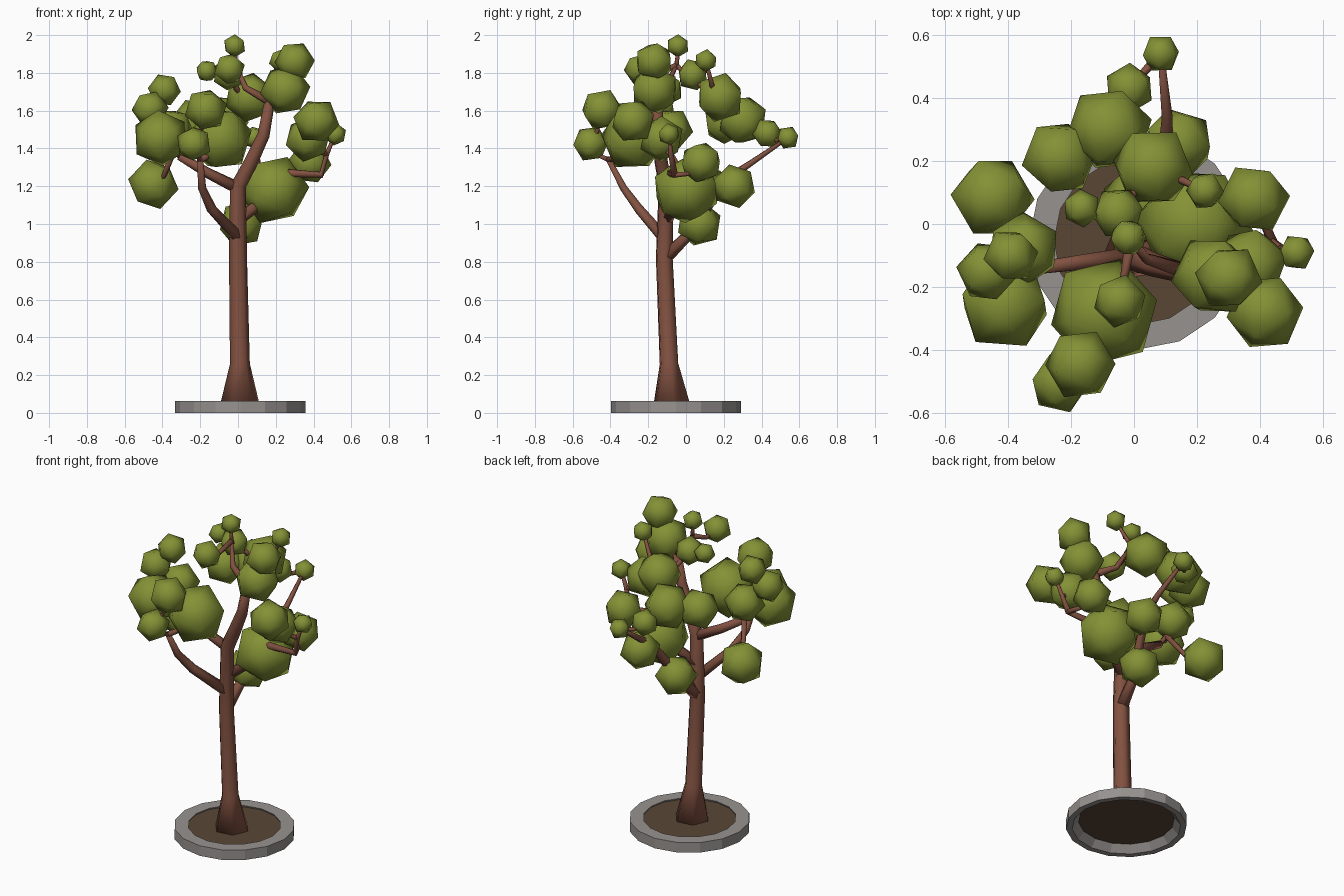
import bpy, bmesh, math, random
from mathutils import Vector, Euler, Matrix

if "Cube" in bpy.data.objects:
    bpy.data.objects.remove(bpy.data.objects["Cube"])

random.seed(4)

def material(name, rgb):
    m = bpy.data.materials.new(name)
    m.diffuse_color = (*rgb, 1)
    m.use_nodes = True
    m.node_tree.nodes["Principled BSDF"].inputs["Base Color"].default_value = m.diffuse_color
    return m

LEAF = material("leaf green", (0.23, 0.285, 0.036))
BARK = material("bark brown", (0.225, 0.084, 0.053))
STONE = material("stone grey", (0.31, 0.29, 0.28))
SOIL = material("soil brown", (0.10, 0.062, 0.036))

def finish(name, bm, mat, smooth=False):
    bmesh.ops.recalc_face_normals(bm, faces=bm.faces)
    me = bpy.data.meshes.new(name)
    bm.to_mesh(me)
    bm.free()
    me.materials.append(mat)
    for p in me.polygons:
        p.use_smooth = smooth
    ob = bpy.data.objects.new(name, me)
    bpy.context.collection.objects.link(ob)
    return ob

def skin(bm, rings, closed=False):
    n = len(rings[0])
    for a, b in zip(rings, rings[1:] + rings[:1] if closed else rings[1:]):
        for k in range(n):
            bm.faces.new((a[k], a[(k + 1) % n], b[(k + 1) % n], b[k]))
    if not closed:
        bm.faces.new(rings[0])
        bm.faces.new(rings[-1])

nodes = []   # points along the wood from which twigs can grow

def limb(name, pts, r0, r1, foot=False):
    """Six-sided tapered tube through the points; foot flares the first ring."""
    bm = bmesh.new()
    P = [Vector(p) for p in pts]
    rings, side = [], Vector((1, 0.13, 0))
    for i, p in enumerate(P):
        d = (P[min(i + 1, len(P) - 1)] - P[max(i - 1, 0)]).normalized()
        if foot and i == 0:
            d = Vector((0, 0, 1))
        side = side - d * side.dot(d)
        if side.length < 0.1:
            side = d.orthogonal()
        side.normalize()
        v = d.cross(side)
        r = r0 + (r1 - r0) * i / (len(P) - 1)
        if foot and i == 0:
            r *= 1.8
        rings.append([bm.verts.new(p + r * (side * math.cos(a) + v * math.sin(a)))
                      for a in (math.tau * k / 6 for k in range(6))])
    skin(bm, rings)
    nodes.extend(P[2:])
    return finish(name, bm, BARK, True)

def lathe(name, prof, mat, seg, closed):
    bm = bmesh.new()
    rings = [[bm.verts.new((0.012 + r * math.cos(math.tau * k / seg),
                            -0.053 + r * math.sin(math.tau * k / seg), z))
              for k in range(seg)] for r, z in prof]
    skin(bm, rings, closed)
    return finish(name, bm, mat)

# Stone planter ring and the soil inside it
lathe("planter_ring", [(0.345, 0), (0.345, 0.063), (0.265, 0.063), (0.275, 0.04), (0.31, 0)], STONE, 16, True)
lathe("soil", [(0.28, 0.043), (0.28, 0.053)], SOIL, 24, False)

# Trunk, flared at the foot and bending to the right at the top
limb("trunk", [(.01, -.075, .047), (.01, -.09, .26), (0, -.115, .82), (0, -.105, 1.2),
               (.065, -.13, 1.32), (.135, -.15, 1.47), (.17, -.15, 1.66)], .058, .028, True)

# Main branches
limb("front_branch", [(0, -.12, .93), (-.14, -.25, 1.08), (-.19, -.33, 1.19), (-.2, -.41, 1.34)], .033, .016)
limb("left_branch", [(0, -.1, 1.19), (-.16, -.12, 1.27), (-.31, -.14, 1.36)], .033, .022)
limb("back_branch", [(0, -.11, .82), (.015, 0, .93), (.1, .22, 1.24), (.105, .34, 1.32), (.085, .54, 1.457)], .039, .01)
limb("right_branch", [(0, -.1, 1.02), (.17, -.03, 1.15), (.27, -.08, 1.27), (.44, -.06, 1.26),
                      (.47, -.08, 1.37), (.515, -.09, 1.475)], .032, .009)
limb("top_branch", [(.165, -.15, 1.65), (.04, -.11, 1.72), (-.01, -.05, 1.84)], .026, .01)

# Leaf clumps: (x, y, z, radius)
GROUPS = {
    "right": [(.3, -.17, 1.86, .1), (.25, -.165, 1.71, .125), (.225, .105, 1.865, .058), (.415, -.28, 1.545, .115),
              (.515, -.09, 1.475, .056), (.37, -.13, 1.45, .115), (.38, .08, 1.325, .107), (.19, 0, 1.18, .175)],
    "back": [(.06, .18, 1.67, .125), (.14, .255, 1.2, .11), (-.08, .3, 1.55, .13), (-.015, .43, 1.48, .075),
             (.085, .54, 1.457, .058), (-.235, .21, 1.54, .115), (.018, .07, 1, .115)],
    "left": [(-.39, -.1, 1.71, .082), (-.465, -.15, 1.61, .092), (-.41, -.255, 1.455, .142),
             (-.35, -.08, 1.5, .11), (-.448, .085, 1.21, .126)],
    "front": [(-.17, -.445, 1.605, .107), (-.235, -.505, 1.425, .09), (-.095, -.28, 1.45, .165),
              (-.045, -.245, 1.82, .08)],
    "top": [(-.018, -.043, 1.943, .057), (-.05, .035, 1.79, .08), (-.165, .05, 1.81, .057)],
}

# Each clump is a randomly turned icosahedron
tips = []
for group, clumps in GROUPS.items():
    for i, (x, y, z, r) in enumerate(clumps):
        bm = bmesh.new()
        turn = Euler([random.uniform(0, math.tau) for _ in range(3)]).to_matrix().to_4x4()
        bmesh.ops.create_icosphere(bm, subdivisions=1, radius=r * 1.08,
                                   matrix=Matrix.Translation((x, y, z)) @ turn)
        finish(f"{group}_leaf_clump_{i + 1}", bm, LEAF, True)
        tips.append(Vector((x, y, z)))

# Twigs: join each clump in turn to the nearest wood, leaving sideways and then turning up
count = 0
while tips:
    tip, start = min(((t, n) for t in tips for n in nodes), key=lambda p: (p[0] - p[1]).length)
    tips.remove(tip)
    gap = (tip - start).length
    if gap > 0.04:
        mid = start.lerp(tip, 0.55) - Vector((0, 0, 0.18 * gap))
        count += 1
        limb(f"twig_{count}", [start, mid, tip], min(.018, .01 + gap * .04), .009)
        nodes.append(mid)
